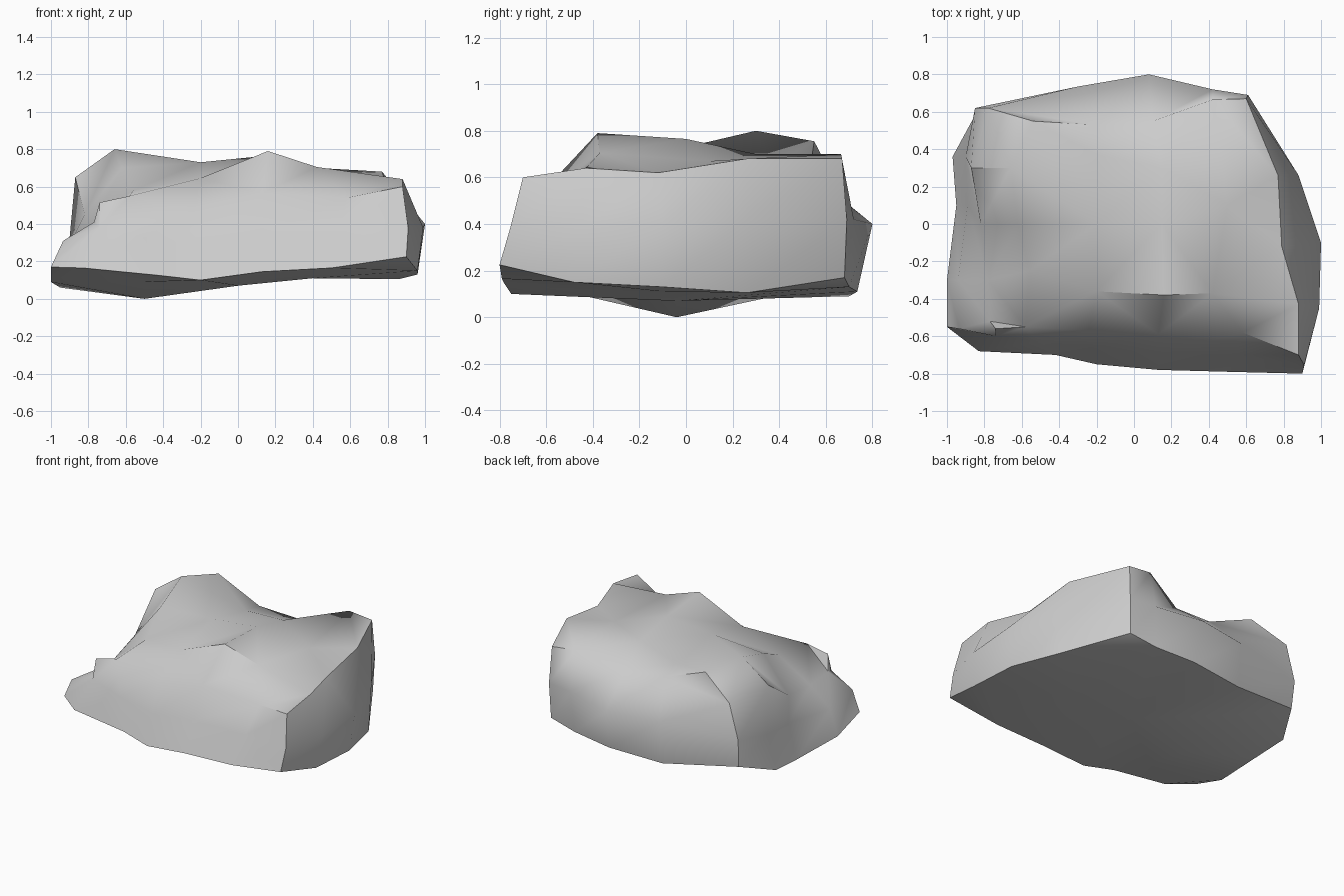
import bpy, bmesh, math
from mathutils import Vector
from mathutils.geometry import delaunay_2d_cdt

# Cross-section rings, counter-clockwise from the front left corner
lower = [(-.83, -.68, .165), (-.42, -.70, .125), (-.2, -.75, .10), (.13, -.78, .145), (.5, -.79, .165),
         (.9, -.8, .225), (.96, -.48, .15), (.96, -.1, .13), (.86, .26, .105), (.6, .68, .17),
         (.4, .70, .13), (.1, .735, .11), (-.3, .7, .09), (-.84, .6, .17), (-.97, .36, .09),
         (-.95, .1, .06), (-1, -.3, .09), (-1, -.55, .17)]
middle = [(-.74, -.6, .38), (-.5, -.63, .33), (-.22, -.66, .29), (.13, -.69, .35), (.55, -.7, .36),
          (.91, -.755, .38), (.99, -.45, .38), (1, -.1, .4), (.88, .26, .42), (.61, .69, .42),
          (.42, .72, .42), (.08, .8, .4), (-.3, .735, .4), (-.85, .62, .37), (-.9, .36, .33),
          (-.89, .1, .31), (-.94, -.3, .27), (-.935, -.56, .31)]
upper = [(-.74, -.56, .515), (-.58, -.55, .55), (-.24, -.57, .475), (.13, -.59, .565), (.58, -.58, .54),
         (.88, -.7, .6), (.88, -.43, .64), (.79, -.12, .62), (.77, .26, .68), (.6, .67, .68),
         (.42, .665, .70), (.1, .55, .60), (-.2, .53, .62), (-.78, .62, .62), (-.87, .3, .65),
         (-.82, 0, .45), (-.78, -.3, .4), (-.77, -.52, .41)]
# Ridges and hollows of the worn top
bumps = [(-.56, -.25, .58), (-.62, 0, .70), (-.66, .3, .8), (-.54, .55, .755),
         (-.2, .37, .65), (-.2, 0, .73), (-.2, -.36, .645), (.16, -.38, .79), (.42, -.37, .705),
         (.15, 0, .765), (.15, .3, .70), (.5, .1, .67)]
# Shallow bulge of the underside
belly = [(-.5, -.04, 0), (0, -.04, .07), (.4, -.1, .11), (-.5, -.43, .09), (-.5, .38, .09)]

bm = bmesh.new()
rings = [[bm.verts.new(p) for p in ring] for ring in (lower, middle, upper)]
n = len(lower)

# Side walls
for a, b in zip(rings, rings[1:]):
    for i in range(n):
        j = (i + 1) % n
        bm.faces.new((a[i], a[j], b[j], b[i]))


def cap(ring, points):
    """Close a ring with triangles running through inner points."""
    verts = ring + [bm.verts.new(p) for p in points]
    flat = [Vector(v.co.xy) for v in verts]
    rim = [(i, (i + 1) % n) for i in range(n)]
    tris, source = delaunay_2d_cdt(flat, rim, [list(range(n))], 1, 1e-5)[2:4]
    for tri in tris:
        bm.faces.new([verts[source[i][0]] for i in tri])


cap(rings[2], bumps)
cap(rings[0], belly)

bmesh.ops.recalc_face_normals(bm, faces=bm.faces)
mesh = bpy.data.meshes.new("rock")
bm.to_mesh(mesh)
bm.free()
rock = bpy.data.objects.new("rock", mesh)
bpy.context.collection.objects.link(rock)

# Soft shading with crisp broken edges
bpy.context.view_layer.objects.active = rock
rock.select_set(True)
bpy.ops.object.shade_smooth_by_angle(angle=math.radians(45))
